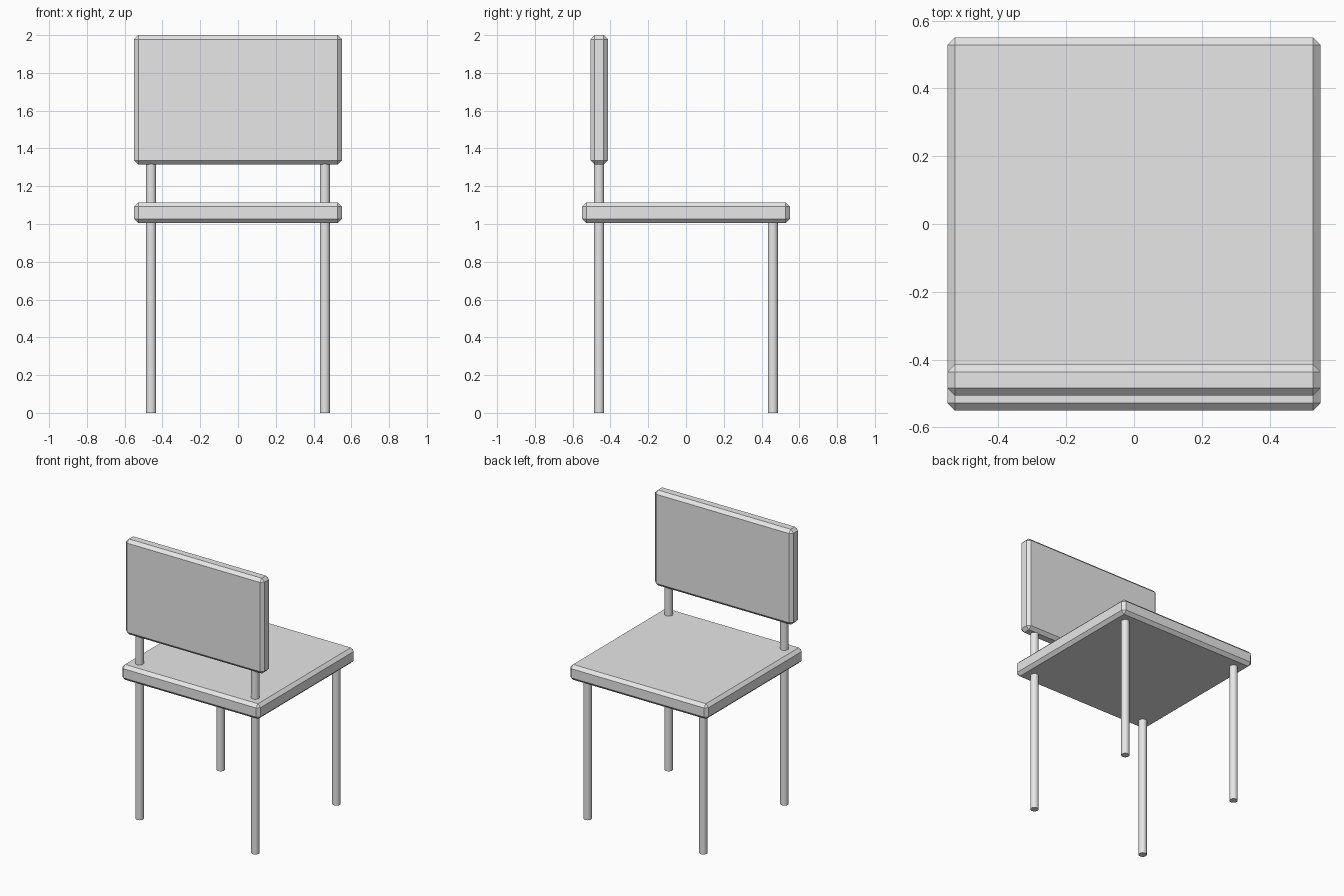
import bpy
import bmesh
import math

cube = bpy.data.objects.get("Cube")
if cube:
    bpy.data.objects.remove(cube, do_unlink=True)

LEG_OFFSET = 0.46
LEG_RADIUS = 0.027
SEAT_BOTTOM, SEAT_TOP = 1.005, 1.115

grey = bpy.data.materials.new("light_grey")
grey.use_nodes = True
grey.diffuse_color = (0.8, 0.8, 0.8, 1)
grey.node_tree.nodes["Principled BSDF"].inputs["Base Color"].default_value = (0.8, 0.8, 0.8, 1)


def panel(name, size, centre):
    """Flat-faced box with a single chamfer on every edge."""
    bpy.ops.mesh.primitive_cube_add(size=1, location=centre)
    obj = bpy.context.object
    obj.name = name
    for v in obj.data.vertices:
        v.co = [c * s for c, s in zip(v.co, size)]
    bevel = obj.modifiers.new("chamfer", 'BEVEL')
    bevel.width = 0.022
    bevel.segments = 1
    obj.data.materials.append(grey)


def rod(name, x, y, bottom, top):
    """Smooth upright round bar."""
    bpy.ops.mesh.primitive_cylinder_add(
        vertices=32, radius=LEG_RADIUS, depth=top - bottom,
        location=(x, y, (bottom + top) / 2))
    obj = bpy.context.object
    obj.name = name
    obj.data.materials.append(grey)
    bpy.ops.object.shade_smooth_by_angle(angle=math.radians(40))


# Seat and backrest
panel("seat", (1.1, 1.1, SEAT_TOP - SEAT_BOTTOM), (0, 0, (SEAT_BOTTOM + SEAT_TOP) / 2))
panel("backrest", (1.1, 0.092, 0.685), (0, -LEG_OFFSET, 1.6575))

# Four legs, and two posts that carry the backrest
for side, x in (("left", LEG_OFFSET), ("right", -LEG_OFFSET)):
    for end, y in (("backrest_side", -LEG_OFFSET), ("open_side", LEG_OFFSET)):
        rod(f"{side}_{end}_leg", x, y, 0, SEAT_BOTTOM + 0.02)
    rod(f"{side}_backrest_post", x, -LEG_OFFSET, SEAT_TOP - 0.02, 1.335)
